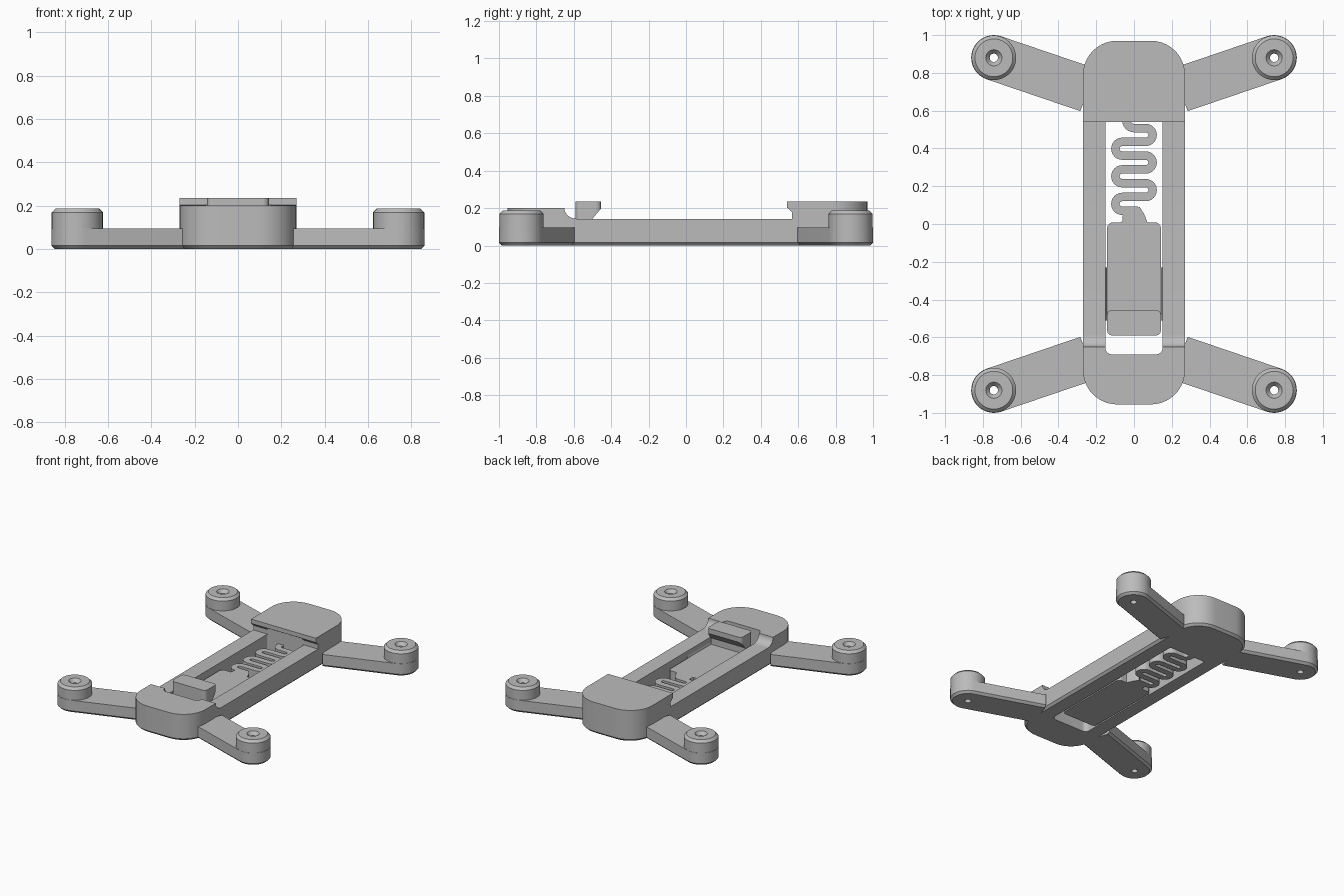
import bpy, bmesh, math
from mathutils import Vector

if "Cube" in bpy.data.objects:
    bpy.data.objects.remove(bpy.data.objects["Cube"], do_unlink=True)

grey = bpy.data.materials.new("plain_grey")
grey.use_nodes = True
GREY = (0.5, 0.5, 0.5, 1)
grey.diffuse_color = GREY
grey.node_tree.nodes["Principled BSDF"].inputs["Base Color"].default_value = GREY


def loft(name, rings):
    """Solid skinned through rings of equal point count, capped at both ends."""
    bm = bmesh.new()
    loops = [[bm.verts.new(p) for p in ring] for ring in rings]
    n = len(loops[0])
    for a, b in zip(loops, loops[1:]):
        for i in range(n):
            j = (i + 1) % n
            bm.faces.new((a[i], a[j], b[j], b[i]))
    bm.faces.new(loops[0][::-1])
    bm.faces.new(loops[-1])
    bmesh.ops.recalc_face_normals(bm, faces=bm.faces)
    mesh = bpy.data.meshes.new(name)
    bm.to_mesh(mesh)
    bm.free()
    mesh.materials.append(grey)
    ob = bpy.data.objects.new(name, mesh)
    bpy.context.collection.objects.link(ob)
    return ob


def boolean(ob, tool, mode):
    mod = ob.modifiers.new(mode, "BOOLEAN")
    mod.object, mod.operation, mod.solver = tool, mode, "EXACT"
    bpy.context.view_layer.objects.active = ob
    bpy.ops.object.modifier_apply(modifier=mod.name)
    bpy.data.objects.remove(tool, do_unlink=True)


def at_z(outline, z):
    return [(x, y, z) for x, y in outline]


def arc(cx, cy, r, start, end, steps=10):
    return [(cx + r * math.cos(math.radians(start + (end - start) * i / steps)),
             cy + r * math.sin(math.radians(start + (end - start) * i / steps)))
            for i in range(steps + 1)]


def rounded(hx, y0, y1, r_front, r_back, inset=0):
    """Rounded rectangle symmetric in x, with separate front and back radii."""
    hx, y0, y1 = hx - inset, y0 + inset, y1 - inset
    rf, rb = r_front - inset, r_back - inset
    return (arc(hx - rb, y1 - rb, rb, 0, 90) + arc(rb - hx, y1 - rb, rb, 90, 180)
            + arc(rf - hx, y0 + rf, rf, 180, 270) + arc(hx - rf, y0 + rf, rf, 270, 360))


def circle(c, r, steps=40):
    return arc(c[0], c[1], r, 0, 360, steps)[:-1]


def side_profile(name, pts, hx):
    return loft(name, [[(x, y, z) for y, z in pts] for x in (-hx, hx)])


RAIL, HEAD, ARM, FOOT, EDGE = 0.143, 0.235, 0.095, 0.187, 0.016

# Frame: rounded block, chamfered underneath
frame = loft("frame", [at_z(rounded(0.27, -0.955, 0.97, 0.18, 0.18, i), z)
                       for i, z in ((EDGE, 0), (0, EDGE), (0, HEAD))])

# Side cut leaves the low rails, the front ramp and the overhanging rear lip
ramp = [(-0.585 + 0.065 * math.sin(t) - 0.065, 0.2 - 0.057 * (1 - math.cos(t)) )
        for t in (math.pi / 2 * i / 8 for i in range(9))]
ramp = [(-0.65 + 0.065 * (1 - math.cos(t)), 0.2 - 0.057 * math.sin(t))
        for t in (math.pi / 2 * i / 8 for i in range(9))]
cut = side_profile("side_cut", [(-1.1, 0.3), (-1.1, 0.2)] + ramp +
                   [(0.567, RAIL), (0.567, 0.178), (0.54, 0.203), (0.54, 0.3)], 0.4)
boolean(frame, cut, "DIFFERENCE")

# Arms and feet at the four corners
FEET = [(sx * 0.742, sy * 0.88) for sx in (-1, 1) for sy in (-1, 1)]
for fx, fy in FEET:
    sx, sy = math.copysign(1, fx), math.copysign(1, fy)
    ang = math.degrees(math.atan2(sy * 0.34, sx))
    ix, iy = sx * 0.245, fy - sy * 0.34 * (0.742 - 0.245)

    def pill(inset):
        r = 0.12 - inset
        d = Vector((math.cos(math.radians(ang + 90)), math.sin(math.radians(ang + 90)))) * r
        return (arc(fx, fy, r, ang - 90, ang + 90, 20)
                + [(ix + d.x, iy + d.y), (ix - d.x, iy - d.y)])

    arm = loft("arm", [at_z(pill(i), z) for i, z in ((EDGE, 0), (0, EDGE), (0, ARM))])
    boolean(frame, arm, "UNION")
    boss = loft("boss", [at_z(circle((fx, fy), r), z)
                         for r, z in ((0.118, 0.04), (0.118, FOOT - 0.018), (0.1, FOOT))])
    boolean(frame, boss, "UNION")
    # Countersunk screw hole
    hole = loft("hole", [at_z(circle((fx, fy), r, 24), z)
                         for r, z in ((0.022, -0.05), (0.022, 0.162), (0.043, FOOT), (0.043, 0.25))])
    boolean(frame, hole, "DIFFERENCE")

# Central slot
slot = loft("slot", [at_z(rounded(0.152, -0.69, 0.567, 0.035, 0.01), z) for z in (-0.1, 0.202)])
boolean(frame, slot, "DIFFERENCE")

# Sliding latch plate with a tapered neck
latch = loft("latch_plate", [at_z(rounded(0.142, -0.59, 0.008, 0.03, 0.03), z) for z in (0, ARM)])
neck = [(-0.085, -0.02), (0.085, -0.02), (0.07, 0.012), (0.055, 0.05), (0.03, 0.09),
        (-0.03, 0.06), (-0.06, 0.045), (-0.06, 0.02)]
boolean(latch, loft("neck", [at_z(neck, z) for z in (0, ARM)]), "UNION")

# Hooked thumb catch
hook = side_profile("latch_hook", [(-0.59, 0.08), (-0.5, 0.08), (-0.5, RAIL), (-0.455, 0.197),
                                   (-0.455, HEAD), (-0.59, HEAD)], 0.142)
bev = hook.modifiers.new("soft_corners", "BEVEL")
bev.width, bev.segments, bev.limit_method = 0.025, 4, "WEIGHT"
weights = hook.data.attributes.new("bevel_weight_edge", "FLOAT", "EDGE")
for e in hook.data.edges:
    a, b = (hook.data.vertices[i].co for i in e.vertices)
    if abs(a.z - b.z) > 0.03 and abs(a.y - b.y) < 0.01 and a.z + b.z > 0.3:
        weights.data[e.index].value = 1

# Guide ridges on the slot walls
ridges = []
for s, name in ((1, "left_guide"), (-1, "right_guide")):
    section = [(0.16, 0.02), (0.144, 0.04), (0.144, 0.09), (0.16, 0.12)]
    ridges.append(loft(name, [[(s * x, y, z) for x, z in section] for y in (-0.51, -0.23)]))

# Serpentine spring: centre line, then a constant-width strip
PITCH, TURN, HALF = 0.073, 0.062, 0.0225
path = [(-0.04, 0.58)] + arc(0.0, 0.548, 0.04, 180, 270, 6)
y = 0.508
for k in range(6):
    cy = y - PITCH / 2
    if k % 2 == 0:
        path += arc(TURN, cy, PITCH / 2, 90, -90, 12)
    else:
        path += arc(-TURN, cy, PITCH / 2, 90, 270, 12)
    y -= PITCH
path += [(-0.02, y), (0.02, y)]
left, right = [], []
for i, p in enumerate(path):
    a, b = path[max(i - 1, 0)], path[min(i + 1, len(path) - 1)]
    n = Vector((a[1] - b[1], b[0] - a[0])).normalized() * HALF
    left.append((p[0] + n.x, p[1] + n.y))
    right.append((p[0] - n.x, p[1] - n.y))
spring = loft("serpentine_spring", [at_z(left + right[::-1], z) for z in (0.0, ARM)])

# Smooth the round surfaces, keep hard edges
for ob in [frame, latch, hook, spring] + ridges:
    bpy.ops.object.select_all(action="DESELECT")
    ob.select_set(True)
    bpy.context.view_layer.objects.active = ob
    bpy.ops.object.shade_smooth_by_angle(angle=math.radians(30))
